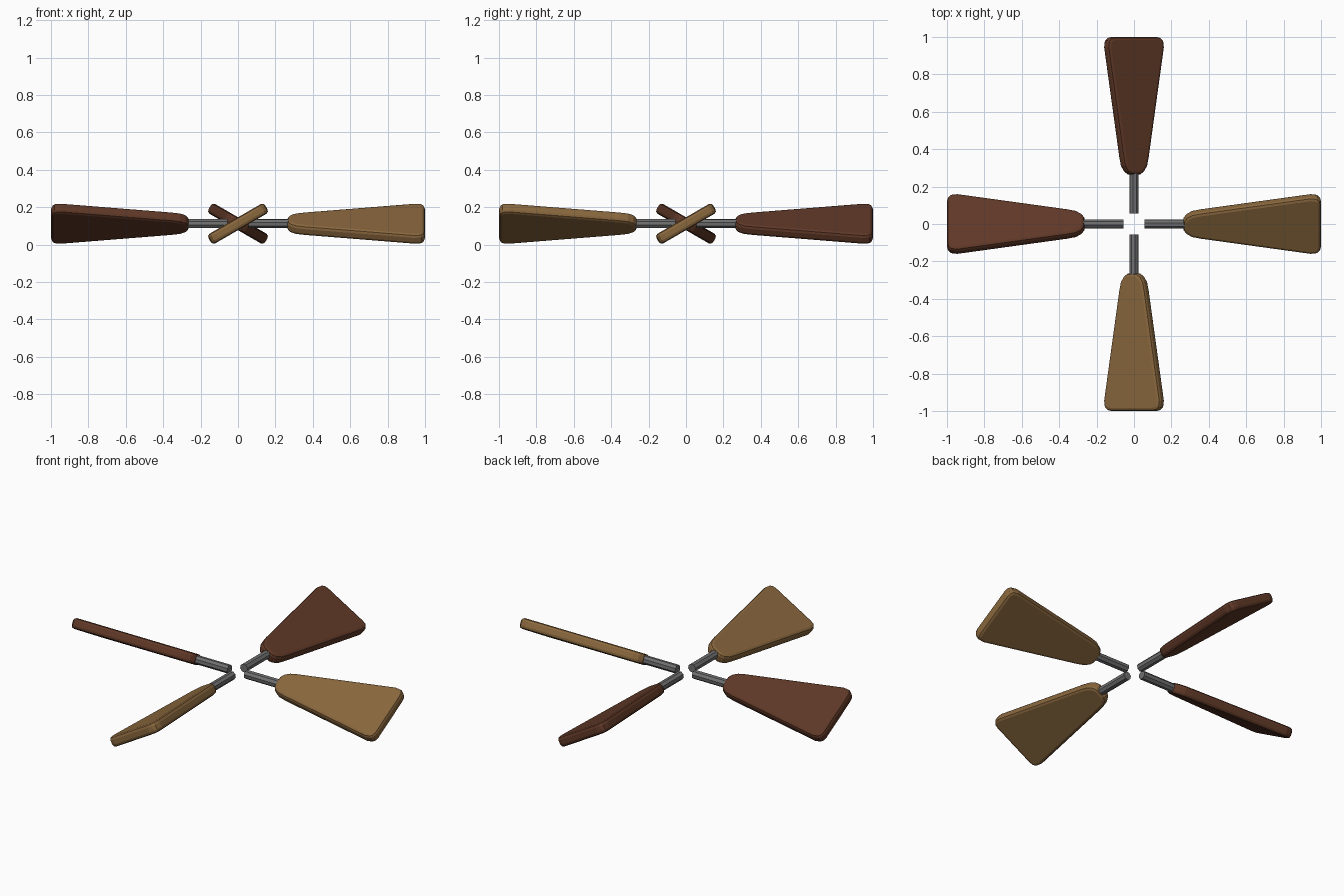
import bpy, bmesh, math
from mathutils import Matrix

if "Cube" in bpy.data.objects:
    bpy.data.objects.remove(bpy.data.objects["Cube"])

PITCH = math.radians(30)
AXIS_Z = 0.112
THICK = 0.06


def material(name, rgb):
    m = bpy.data.materials.new(name)
    m.diffuse_color = (*rgb, 1)
    m.use_nodes = True
    m.node_tree.nodes["Principled BSDF"].inputs["Base Color"].default_value = m.diffuse_color
    return m


tan = material("tan wood", (0.25, 0.135, 0.047))
brown = material("dark brown wood", (0.115, 0.040, 0.020))
steel = material("grey metal", (0.16, 0.16, 0.165))


def finish(name, bm, mat, turn):
    # pitch about the blade's own axis, then turn around the hub
    bm.transform(Matrix.Translation((0, 0, AXIS_Z))
                 @ Matrix.Rotation(turn, 4, 'Z') @ Matrix.Rotation(PITCH, 4, 'X'))
    bmesh.ops.recalc_face_normals(bm, faces=bm.faces)
    me = bpy.data.meshes.new(name)
    bm.to_mesh(me)
    bm.free()
    me.materials.append(mat)
    bpy.context.collection.objects.link(bpy.data.objects.new(name, me))


# half outline of a blade: distance from hub, half width
HALF = [(0.265, 0.030), (0.280, 0.053), (0.310, 0.071), (0.355, 0.081),
        (0.945, 0.175), (0.980, 0.170), (0.995, 0.155), (1.0, 0.130)]


def blade(name, mat, turn):
    bm = bmesh.new()
    outline = HALF + [(x, -y) for x, y in reversed(HALF)]
    base = bm.faces.new([bm.verts.new((x, y, -THICK / 2)) for x, y in outline])
    ext = bmesh.ops.extrude_face_region(bm, geom=[base])
    bmesh.ops.translate(bm, vec=(0, 0, THICK),
                        verts=[v for v in ext["geom"] if isinstance(v, bmesh.types.BMVert)])
    bmesh.ops.recalc_face_normals(bm, faces=bm.faces)
    # round the rims of both broad faces
    rims = [e for e in bm.edges if abs(e.verts[0].co.z - e.verts[1].co.z) < 1e-5]
    bmesh.ops.bevel(bm, geom=rims, offset=0.017, segments=2, profile=0.5,
                    affect='EDGES', clamp_overlap=True)
    finish(name, bm, mat, turn)


def rod(name, turn, start=0.055, end=0.30):
    bm = bmesh.new()
    bmesh.ops.create_cone(bm, cap_ends=True, segments=8, radius1=0.025,
                          radius2=0.025, depth=end - start)
    bm.transform(Matrix.Translation(((start + end) / 2, 0, 0))
                 @ Matrix.Rotation(math.pi / 2, 4, 'Y'))
    finish(name, bm, steel, turn)


# four blades with their rods around the open hub
for side, mat, deg in (("right", tan, 0), ("back", brown, 90),
                       ("left", brown, 180), ("front", tan, 270)):
    blade(side + "_blade", mat, math.radians(deg))
    rod(side + "_rod", math.radians(deg))
